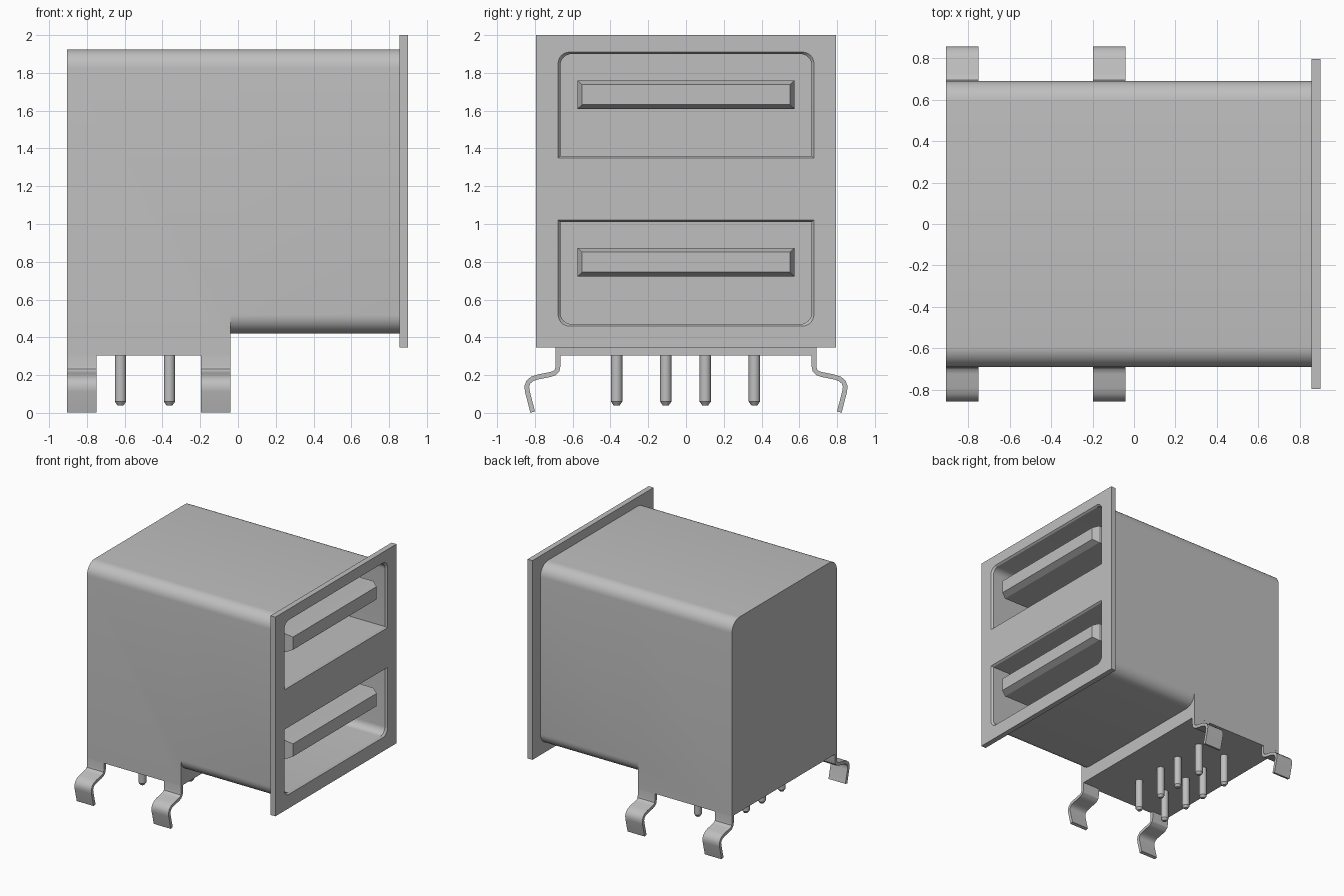
import bpy
import bmesh
import math
from mathutils import Vector

cube = bpy.data.objects.get("Cube")
if cube:
    bpy.data.objects.remove(cube, do_unlink=True)

metal = bpy.data.materials.new("grey_metal")
metal.use_nodes = True
GREY = (0.52, 0.52, 0.52, 1)
metal.diffuse_color = GREY
metal.node_tree.nodes["Principled BSDF"].inputs["Base Color"].default_value = GREY


def rounded(y, z0, z1, r_low, r_high, steps=8):
    """Closed YZ outline, with separate bottom and top corner radii."""
    pts = []
    for sy, top, start in ((1, 0, -90), (1, 1, 0), (-1, 1, 90), (-1, 0, 180)):
        r = r_high if top else r_low
        cy, cz = sy * (y - r), (z1 - r if top else z0 + r)
        for i in range(steps + 1 if r else 1):
            a = math.radians(start + 90 * i / steps)
            pts.append((cy + r * math.cos(a), cz + r * math.sin(a)))
    return pts


def loft(name, sections):
    """Solid through YZ outlines placed along x: [(x, outline), ...]."""
    bm = bmesh.new()
    rings = [[bm.verts.new((x, y, z)) for y, z in pts] for x, pts in sections]
    n = len(rings[0])
    for a, b in zip(rings, rings[1:]):
        for i in range(n):
            j = (i + 1) % n
            bm.faces.new((a[i], a[j], b[j], b[i]))
    bm.faces.new(rings[0])
    bm.faces.new(rings[-1])
    bmesh.ops.recalc_face_normals(bm, faces=bm.faces)
    mesh = bpy.data.meshes.new(name)
    bm.to_mesh(mesh)
    bm.free()
    mesh.materials.append(metal)
    obj = bpy.data.objects.new(name, mesh)
    bpy.context.collection.objects.link(obj)
    return obj


def select(obj):
    bpy.ops.object.select_all(action='DESELECT')
    obj.select_set(True)
    bpy.context.view_layer.objects.active = obj


def combine(obj, tool, operation):
    select(obj)
    mod = obj.modifiers.new("combine", 'BOOLEAN')
    mod.operation = operation
    mod.solver = 'EXACT'
    mod.object = tool
    bpy.ops.object.modifier_apply(modifier=mod.name)


def smooth(obj):
    select(obj)
    bpy.ops.object.shade_smooth_by_angle(angle=math.radians(30))


# Shell: rounded sleeve in front, square-bottomed block behind
BACK, STEP, SEAT, FRONT = -0.905, -0.04, 0.855, 0.9
sleeve = rounded(0.69, 0.42, 1.925, 0.1, 0.1)
block = rounded(0.69, 0.305, 1.925, 0, 0.1)
body = loft("shell_body", [(STEP, sleeve), (SEAT, sleeve)])
rear = loft("rear_block", [(BACK, block), (STEP, block)])
combine(body, rear, 'UNION')
bpy.data.objects.remove(rear, do_unlink=True)

# Front flange
plate = rounded(0.795, 0.345, 2.0, 0, 0)
flange = loft("front_flange", [(SEAT, plate), (FRONT, plate)])

# Port openings with slightly flared mouths
CAVITY = 0.05
for z0, z1, low, high in ((1.36, 1.90, 0, 0.06), (0.47, 1.01, 0.06, 0)):
    inner = rounded(0.665, z0, z1, low, high)
    mouth = rounded(0.677, z0 - 0.01, z1 + 0.01, low, high)
    cutter = loft("opening_cutter", [(CAVITY, inner), (FRONT - 0.015, inner),
                                     (FRONT, mouth), (FRONT + 0.1, mouth)])
    cutter.hide_render = True
    for part in (body, flange):
        combine(part, cutter, 'DIFFERENCE')
    bpy.data.objects.remove(cutter, do_unlink=True)
smooth(body)
smooth(flange)

# Contact tongues with chamfered tips
for label, z in (("upper", 1.685), ("lower", 0.798)):
    wide = rounded(0.575, z - 0.076, z + 0.076, 0, 0)
    tip = rounded(0.55, z - 0.053, z + 0.053, 0, 0)
    loft(label + "_tongue", [(CAVITY - 0.01, wide), (0.84, wide), (0.89, tip)])

# Bent mounting clips, as ribbons offset from a centre line
PATH = [(0.677, 0.36), (0.677, 0.25), (0.682, 0.226), (0.698, 0.21),
        (0.72, 0.203), (0.785, 0.19), (0.815, 0.18), (0.835, 0.162),
        (0.843, 0.14), (0.84, 0.115), (0.812, 0.004)]


def ribbon(path, half):
    pts = [Vector(p) for p in path]
    sides = ([], [])
    for i, p in enumerate(pts):
        d = (pts[min(i + 1, len(pts) - 1)] - pts[max(i - 1, 0)]).normalized()
        normal = Vector((-d.y, d.x)) * half
        sides[0].append(p + normal)
        sides[1].append(p - normal)
    return [tuple(p) for p in sides[0] + sides[1][::-1]]


outline = ribbon(PATH, 0.0128)
for side, sy in (("left", 1), ("right", -1)):
    for end, x0, x1 in (("rear", BACK, -0.75), ("middle", -0.197, STEP)):
        pts = [(sy * y, z) for y, z in outline]
        smooth(loft(f"{side}_{end}_clip", [(x0, pts), (x1, pts)]))

# Solder pins: lathed cylinders with chamfered tips
bm = bmesh.new()
PIN = [(0.016, 0.04), (0.03, 0.06), (0.03, 0.32)]
for x in (-0.622, -0.363):
    for y in (-0.367, -0.107, 0.102, 0.362):
        rings = []
        for r, z in PIN:
            rings.append([bm.verts.new((x + r * math.cos(a), y + r * math.sin(a), z))
                          for a in (math.tau * i / 24 for i in range(24))])
        for a, b in zip(rings, rings[1:]):
            for i in range(24):
                j = (i + 1) % 24
                bm.faces.new((a[i], a[j], b[j], b[i]))
        bm.faces.new(rings[0][::-1])
        bm.faces.new(rings[-1])
mesh = bpy.data.meshes.new("solder_pins")
bm.to_mesh(mesh)
bm.free()
mesh.materials.append(metal)
pins = bpy.data.objects.new("solder_pins", mesh)
bpy.context.collection.objects.link(pins)
smooth(pins)
